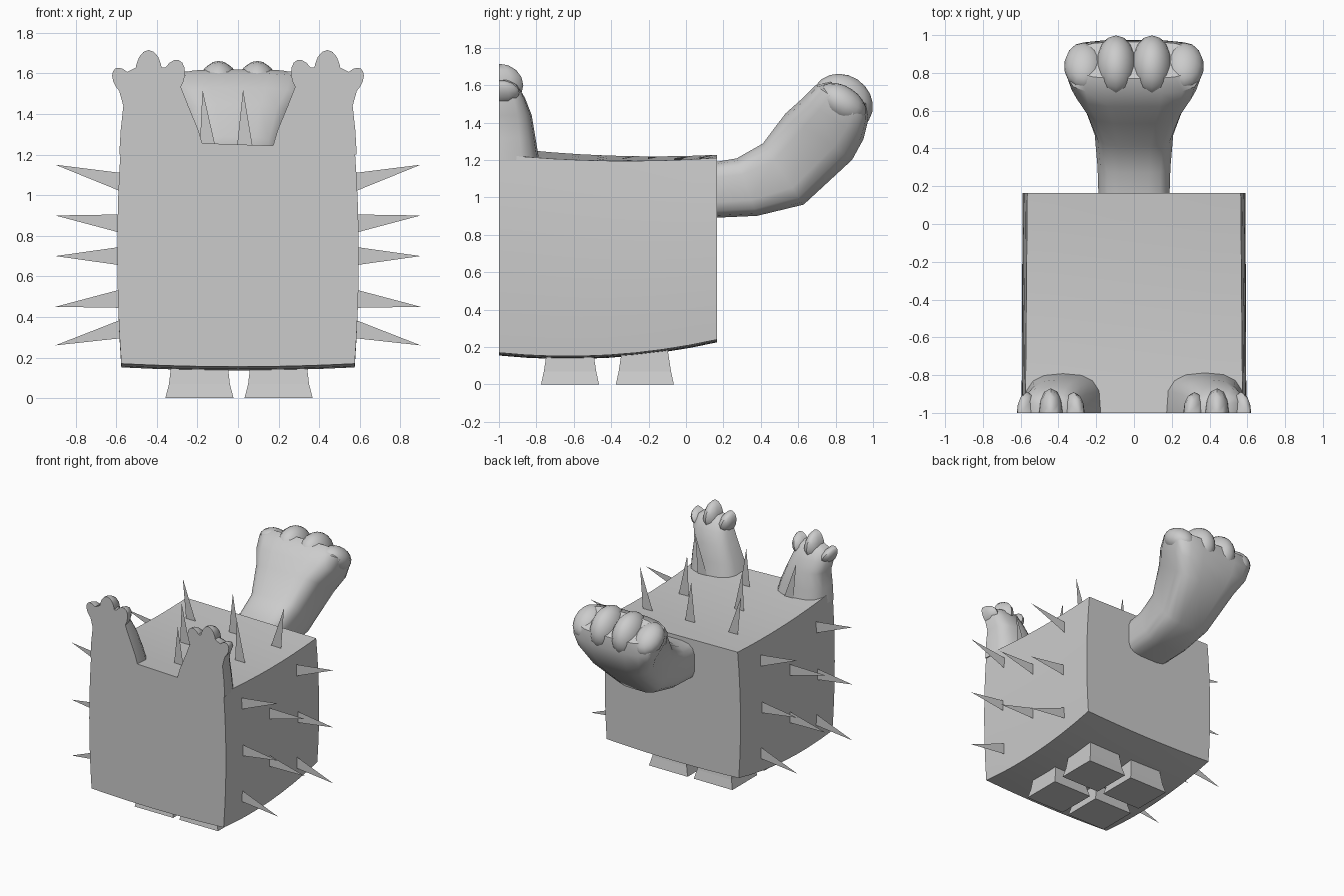
import bpy, bmesh, math
from mathutils import Vector, Matrix

if "Cube" in bpy.data.objects:
    bpy.data.objects.remove(bpy.data.objects["Cube"])

grey = bpy.data.materials.new("plain_grey")
grey.use_nodes = True
COLOR = (0.6, 0.6, 0.6, 1)
grey.diffuse_color = COLOR
grey.node_tree.nodes["Principled BSDF"].inputs["Base Color"].default_value = COLOR


def finish(name, bm, smooth=None, fix=True):
    """Turn a bmesh into a named grey object."""
    if fix:
        bmesh.ops.recalc_face_normals(bm, faces=bm.faces)
    mesh = bpy.data.meshes.new(name)
    bm.to_mesh(mesh)
    bm.free()
    mesh.materials.append(grey)
    ob = bpy.data.objects.new(name, mesh)
    bpy.context.collection.objects.link(ob)
    if smooth:
        bpy.ops.object.select_all(action='DESELECT')
        ob.select_set(True)
        bpy.context.view_layer.objects.active = ob
        bpy.ops.object.shade_smooth_by_angle(angle=math.radians(smooth))
    return ob


def loft(bm, rings):
    """Skin a list of equal-length closed rings and cap both ends."""
    loops = [[bm.verts.new(p) for p in ring] for ring in rings]
    for a, b in zip(loops, loops[1:]):
        for i in range(len(a)):
            j = (i + 1) % len(a)
            bm.faces.new((a[i], a[j], b[j], b[i]))
    bm.faces.new(loops[0])
    bm.faces.new(loops[-1])


def power(v, e):
    return math.copysign(abs(v) ** e, v)


# Body: a block with gently bowed sides, a dipped top and a raised back edge
bm = bmesh.new()
bmesh.ops.create_cube(bm, size=2)
bmesh.ops.subdivide_edges(bm, edges=bm.edges, cuts=7, use_grid_fill=True)
for v in bm.verts:
    x, t, h = v.co.x, (v.co.y + 1) / 2, (v.co.z + 1) / 2
    bow = t * (1 - t)
    top = 1.25 - 0.03 * t - 0.02 * x * (1 - 0.6 * t) - 0.1 * bow
    low = 0.155 + 0.07 * t - 0.19 * bow + 0.015 * x * x
    width = 0.575 + 0.08 * h * (1 - h) - 0.01 * t * h
    v.co = (x * width, -1 + 1.165 * t, low + (top - low) * h)
finish("body", bm, 30)

# Feet: four flared blocks
for side, x in (("right", -0.19), ("left", 0.2)):
    for end, y in (("front", -0.62), ("back", -0.22)):
        bm = bmesh.new()
        rings = []
        for z, w, d in ((0, 0.168, 0.155), (0.07, 0.15, 0.14), (0.2, 0.135, 0.12)):
            rings.append([(x + a * w, y + b * d, z)
                          for a, b in ((-1, -1), (1, -1), (1, 1), (-1, 1))])
        loft(bm, rings)
        finish(end + "_" + side + "_foot", bm)

# Raised front paws: flat in front, rounded behind, with three pointed toes
PAW = ((1.2, 0.16, 0.585, 0.215), (1.32, 0.195, 0.578, 0.195),
       (1.44, 0.245, 0.565, 0.175), (1.53, 0.28, 0.59, 0.14),
       (1.6, 0.31, 0.56, 0.1), (1.63, 0.35, 0.5, 0.06))
TOES = ((0.32, 1.58, 0.055, 0.09, 0.11, 18), (0.44, 1.6, 0.066, 0.115, 0.13, 0),
        (0.565, 1.56, 0.045, 0.075, 0.11, -32))
for name, s in (("right", -1), ("left", 1)):
    bm = bmesh.new()
    rings = []
    for z, x0, x1, depth in PAW:
        mid, half = (x0 + x1) / 2, (x1 - x0) / 2
        rings.append([(s * (mid + half * power(math.cos(a), 0.75)),
                       -1 + depth * power(math.sin(a), 0.6), z)
                      for a in [math.pi * i / 8 for i in range(9)]])
    loft(bm, rings)
    finish(name + "_paw", bm, 40)
    bm = bmesh.new()
    for x, z, w, h, depth, lean in TOES:
        m = (Matrix.Translation((s * x, -1, z))
             @ Matrix.Rotation(math.radians(-s * lean), 4, 'Y')
             @ Matrix.Diagonal((w, depth, h, 1)))
        bmesh.ops.create_uvsphere(bm, u_segments=12, v_segments=8, radius=1, matrix=m)
    bmesh.ops.bisect_plane(bm, geom=bm.verts[:] + bm.edges[:] + bm.faces[:],
                           plane_co=(0, -1, 0), plane_no=(0, -1, 0), clear_outer=True)
    bmesh.ops.holes_fill(bm, edges=[e for e in bm.edges if e.is_boundary])
    finish(name + "_paw_toes", bm, 40)

# Tail arm: boxy sections given as underside point, upper point and half width
TAIL = (((0.15, 0.89), (0.15, 1.19), 0.19), ((0.38, 0.9), (0.27, 1.21), 0.195),
        ((0.63, 0.96), (0.41, 1.29), 0.21), ((0.89, 1.2), (0.53, 1.45), 0.27),
        ((0.95, 1.31), (0.62, 1.53), 0.335), ((0.975, 1.41), (0.69, 1.6), 0.355),
        ((0.965, 1.5), (0.77, 1.62), 0.3))
bm = bmesh.new()
rings = []
for (y0, z0), (y1, z1), w in TAIL:
    ring = []
    for i in range(16):
        a = 2 * math.pi * (i + 0.5) / 16
        k = (1 + power(math.sin(a), 0.5)) / 2
        ring.append((w * power(math.cos(a), 0.55), y0 + (y1 - y0) * k, z0 + (z1 - z0) * k))
    rings.append(ring)
loft(bm, rings)
finish("tail_arm", bm, 40)

# Tail toes: four rounded lobes across the tip
bm = bmesh.new()
tilt = Matrix.Rotation(-math.atan2(0.55, 0.84), 4, 'X')
for x, w, d, h in ((-0.265, 0.105, 0.14, 0.09), (-0.095, 0.11, 0.17, 0.15),
                   (0.095, 0.11, 0.17, 0.15), (0.265, 0.105, 0.14, 0.09)):
    m = Matrix.Translation((x, 0.835, 1.505)) @ tilt @ Matrix.Diagonal((w, d, h, 1))
    bmesh.ops.create_uvsphere(bm, u_segments=14, v_segments=10, radius=1, matrix=m)
finish("tail_toes", bm, 40)


# Spikes: flat triangles standing across the body
def spike(bm, base, tip, across):
    base, across = Vector(base), Vector(across)
    bm.faces.new([bm.verts.new(p) for p in (base - across, base + across, Vector(tip))])


ROWS = (-0.1, -0.785)
for name, s in (("right", -1), ("left", 1)):
    bm = bmesh.new()
    spots = [(y, z, t) for y in ROWS for z, t in ((1.065, 1.15), (0.7, 0.7), (0.34, 0.26))]
    spots += [(-0.45, 0.86, 0.9), (-0.45, 0.49, 0.45)]
    for y, z, t in spots:
        spike(bm, (s * 0.58, y, z), (s * 0.9, y, t), (0, 0, 0.045))
    finish(name + "_side_spikes", bm, fix=False)

bm = bmesh.new()
spots = [(y, x, t) for y in ROWS for x, t in ((-0.335, -0.41), (0.035, 0.025), (0.4, 0.47))]
spots += [(-0.45, -0.145, -0.175), (-0.45, 0.335, 0.305)]
for y, x, t in spots:
    spike(bm, (x, y, 1.19), (t, y, 1.52), (0.045, 0, 0))
finish("top_spikes", bm, fix=False)
